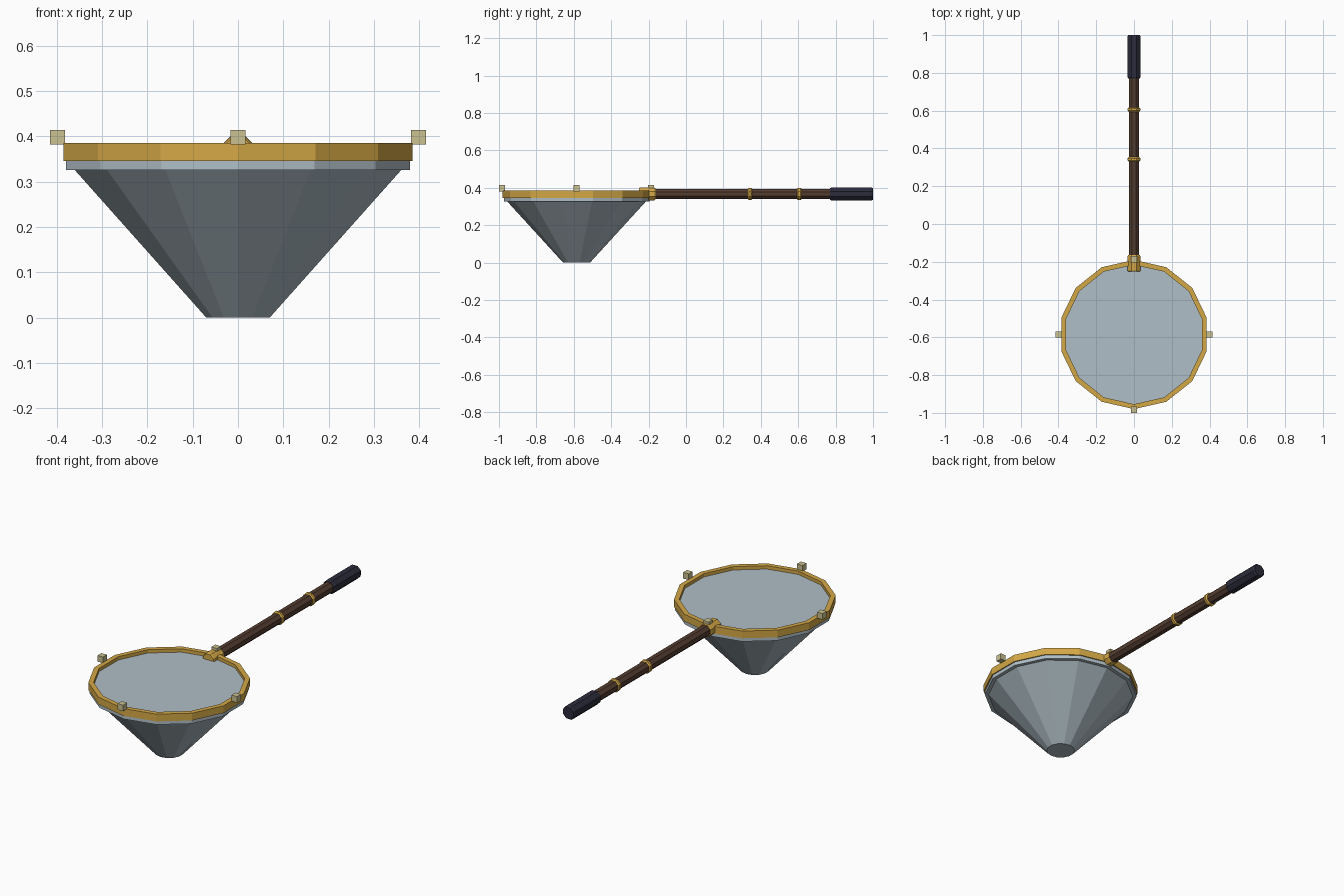
import bpy, bmesh, math
from mathutils import Vector

if "Cube" in bpy.data.objects:
    bpy.data.objects.remove(bpy.data.objects["Cube"])


def material(name, r, g, b):
    lin = lambda c: ((c / 255 + 0.055) / 1.055) ** 2.4
    m = bpy.data.materials.new(name)
    m.diffuse_color = (lin(r), lin(g), lin(b), 1)
    m.use_nodes = True
    m.node_tree.nodes["Principled BSDF"].inputs["Base Color"].default_value = m.diffuse_color
    return m


GOLD = material("gold", 212, 168, 70)
GLASS = material("pale blue grey", 176, 191, 199)
STEEL = material("cone grey", 168, 182, 189)
WOOD = material("dark wood", 84, 61, 48)
GRIP = material("dark grip", 44, 44, 60)
STUD = material("pale stud", 202, 193, 144)

CY = -0.585      # centre of the bowl
HZ = 0.367       # height of the handle axis


def lathe(name, profile, sides, mat, place, phase, closed=False):
    """Spin (radius, offset) pairs; place maps (a, b, offset) to a point."""
    bm = bmesh.new()
    rings = []
    for r, t in profile:
        angles = [phase + 2 * math.pi * i / sides for i in range(sides)]
        rings.append([bm.verts.new(place(r * math.cos(a), r * math.sin(a), t)) for a in angles])
    pairs = list(zip(rings, rings[1:]))
    if closed:
        pairs.append((rings[-1], rings[0]))
    else:
        bm.faces.new(rings[0])
        bm.faces.new(rings[-1])
    for lo, hi in pairs:
        for i in range(sides):
            j = (i + 1) % sides
            bm.faces.new((lo[i], lo[j], hi[j], hi[i]))
    bmesh.ops.recalc_face_normals(bm, faces=bm.faces)
    me = bpy.data.meshes.new(name)
    bm.to_mesh(me)
    bm.free()
    me.materials.append(mat)
    ob = bpy.data.objects.new(name, me)
    bpy.context.collection.objects.link(ob)
    return ob


def bowl_part(name, profile, mat, closed=False):
    return lathe(name, profile, 14, mat,
                 lambda a, b, t: Vector((a, CY + b, t)), math.pi / 2, closed)


def handle_part(name, profile, mat):
    return lathe(name, profile, 8, mat,
                 lambda a, b, t: Vector((a, t, HZ + b)), math.pi / 8)


# Bowl: cone, lid plate and rim
bowl_part("cone", [(0.072, 0), (0.370, 0.326)], STEEL)
bowl_part("lid_plate", [(0.389, 0.326), (0.389, 0.367)], GLASS)
bowl_part("rim", [(0.395, 0.346), (0.395, 0.385), (0.369, 0.385), (0.369, 0.346)], GOLD, True)

# Handle: rod, socket, bands and grip
handle_part("handle_rod", [(0.030, -0.20), (0.030, 0.80)], WOOD)
handle_part("handle_socket", [(0.033, -0.252), (0.037, -0.246),
                              (0.037, -0.170), (0.033, -0.164)], GOLD)
for i, y in enumerate((0.342, 0.606)):
    handle_part(f"handle_band_{i + 1}", [(0.030, y - 0.012), (0.036, y - 0.006),
                                         (0.036, y + 0.006), (0.030, y + 0.012)], GOLD)
handle_part("grip", [(0.033, 0.770), (0.038, 0.778), (0.038, 0.992), (0.033, 1.0)], GRIP)

# Four studs around the rim
for i in range(4):
    a = i * math.pi / 2
    bpy.ops.mesh.primitive_cube_add(size=0.033, location=(
        0.3985 * math.cos(a), CY + 0.3985 * math.sin(a), 0.398))
    stud = bpy.context.object
    stud.name = f"rim_stud_{i + 1}"
    stud.data.materials.append(STUD)
